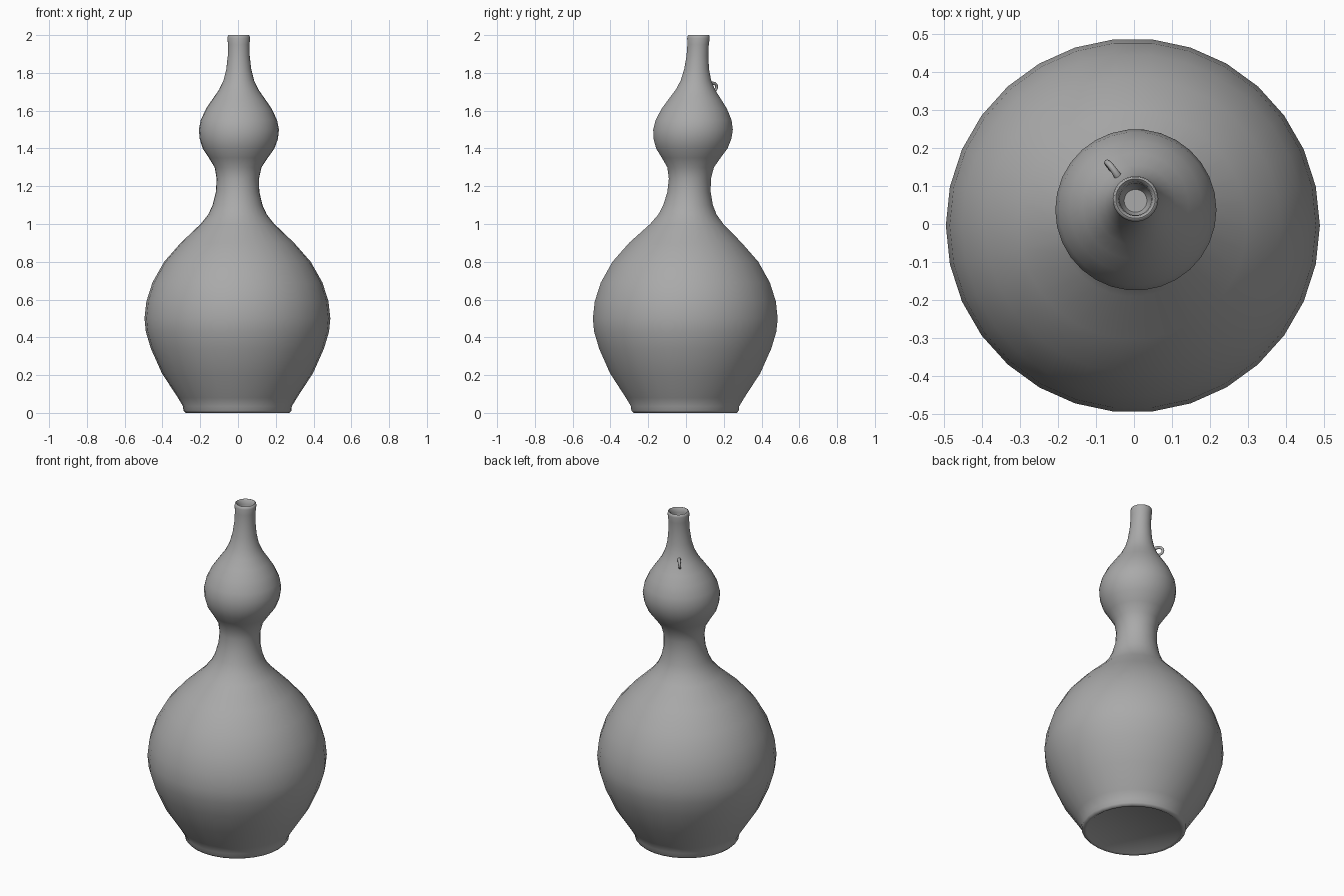
import bpy, bmesh, math
from mathutils import Vector

cube = bpy.data.objects.get("Cube")
if cube:
    bpy.data.objects.remove(cube, do_unlink=True)

# One plain clay colour
GREY = (0.4, 0.4, 0.4, 1)
clay = bpy.data.materials.new("grey clay")
clay.use_nodes = True
clay.diffuse_color = GREY
clay.node_tree.nodes["Principled BSDF"].inputs["Base Color"].default_value = GREY

SIDES = 30

# Profile from recessed base, up the outside, over the lip: (radius, z)
OUTSIDE = [(0.245, 0.012), (0.26, 0.002), (0.275, 0.0), (0.286, 0.012), (0.288, 0.035),
           (0.315, 0.08), (0.4, 0.21), (0.458, 0.34), (0.485, 0.43), (0.492, 0.5),
           (0.482, 0.59), (0.45, 0.69), (0.388, 0.8), (0.3, 0.9), (0.195, 1.0),
           (0.155, 1.05), (0.132, 1.1), (0.115, 1.17), (0.112, 1.24), (0.124, 1.3),
           (0.156, 1.35), (0.19, 1.4), (0.207, 1.45), (0.212, 1.5), (0.202, 1.55),
           (0.174, 1.61), (0.14, 1.66), (0.105, 1.71), (0.081, 1.76), (0.066, 1.82),
           (0.058, 1.89), (0.057, 1.95), (0.06, 1.985), (0.057, 1.998), (0.052, 2.0)]
# Down into the mouth
INSIDE = [(0.045, 1.993), (0.042, 1.97), (0.04, 1.92), (0.03, 1.9)]

# The neck leans gently towards the back: (z, x, y)
LEAN = [(0, -0.003, -0.005), (0.9, -0.003, -0.003), (1.2, -0.002, 0.018),
        (1.48, 0.005, 0.036), (1.75, 0.004, 0.052), (2, 0.004, 0.067)]


def centre(z):
    for (z0, x0, y0), (z1, x1, y1) in zip(LEAN, LEAN[1:]):
        if z <= z1:
            t = (z - z0) / (z1 - z0)
            return Vector((x0 + t * (x1 - x0), y0 + t * (y1 - y0), z))
    return Vector(LEAN[-1][1:] + (z,))


def finish(obj, angle):
    bpy.ops.object.select_all(action="DESELECT")
    obj.select_set(True)
    bpy.context.view_layer.objects.active = obj
    bpy.ops.object.shade_smooth_by_angle(angle=math.radians(angle))


# Gourd body: rings joined along the leaning centre line
bm = bmesh.new()
rings = []
for r, z in OUTSIDE + INSIDE:
    c = centre(z)
    rings.append([bm.verts.new(c + Vector((r * math.cos(a), r * math.sin(a), 0)))
                  for a in (math.tau * i / SIDES for i in range(SIDES))])
for low, high in zip(rings, rings[1:]):
    for i in range(SIDES):
        j = (i + 1) % SIDES
        bm.faces.new((low[i], low[j], high[j], high[i]))
bm.faces.new(rings[0][::-1])
bm.faces.new(rings[-1])
bmesh.ops.recalc_face_normals(bm, faces=bm.faces)
mesh = bpy.data.meshes.new("gourd_body")
bm.to_mesh(mesh)
bm.free()
body = bpy.data.objects.new("gourd_body", mesh)
bpy.context.collection.objects.link(body)
mesh.materials.append(clay)
finish(body, 60)

# Small hooked tendril on the shoulder
curve = bpy.data.curves.new("tendril_hook", "CURVE")
curve.dimensions = "3D"
curve.bevel_depth = 0.008
curve.bevel_resolution = 2
curve.resolution_u = 5
curve.use_fill_caps = True
path = [(-0.036, 0.115, 1.735, 1.4), (-0.052, 0.14, 1.745, 1.1),
        (-0.068, 0.16, 1.735, 1), (-0.07, 0.158, 1.712, 0.9), (-0.056, 0.14, 1.698, 0.8)]
spline = curve.splines.new("BEZIER")
spline.bezier_points.add(len(path) - 1)
for p, (x, y, z, size) in zip(spline.bezier_points, path):
    p.co = (x, y, z)
    p.radius = size
    p.handle_left_type = p.handle_right_type = "AUTO"
hook = bpy.data.objects.new("tendril_hook", curve)
bpy.context.collection.objects.link(hook)
curve.materials.append(clay)
bpy.ops.object.select_all(action="DESELECT")
hook.select_set(True)
bpy.context.view_layer.objects.active = hook
bpy.ops.object.convert(target="MESH")
finish(bpy.context.view_layer.objects.active, 60)
